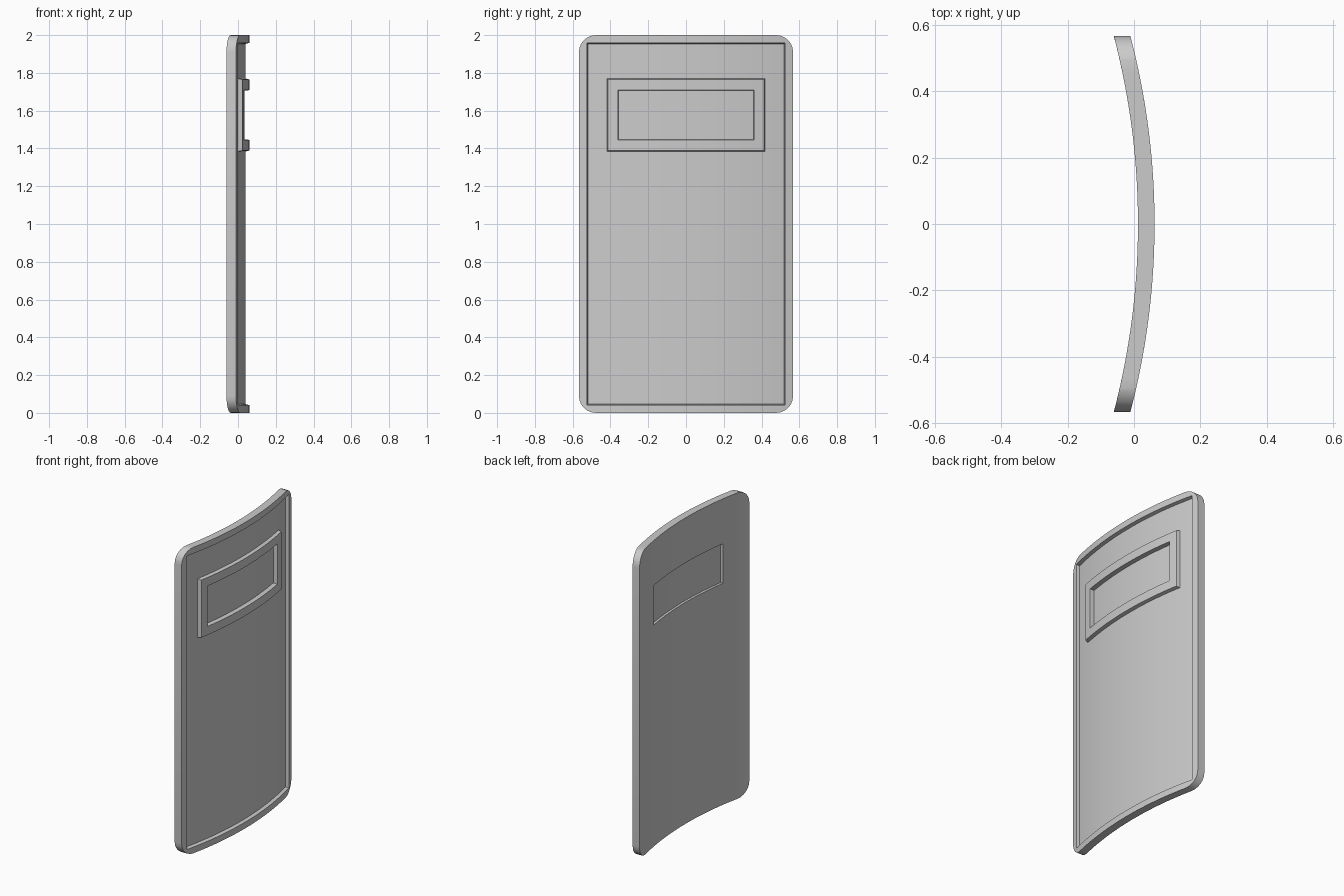
import bpy, bmesh, math

if "Cube" in bpy.data.objects:
    bpy.data.objects.remove(bpy.data.objects["Cube"])

R = 2.24          # plan radius of the curved shield
STRIPS = 32       # facets across the curve
CORNER = 6        # segments per rounded corner


def loop(x, hy, hz, zc, r=0.0):
    """Rounded rectangle in the YZ plane at depth x."""
    pts = []
    for q, (sy, sz) in enumerate([(1, 1), (-1, 1), (-1, -1), (1, -1)]):
        for i in range(CORNER + 1):
            a = math.pi / 2 * (q + i / CORNER)
            pts.append((x, sy * (hy - r) + r * math.cos(a),
                        zc + sz * (hz - r) + r * math.sin(a)))
    return pts


def build(name, loops, closed):
    """Skin nested loops, slice into strips and bend them round the arc."""
    bm = bmesh.new()
    rings = [[bm.verts.new(p) for p in l] for l in loops]
    n = len(rings[0])
    pairs = list(zip(rings, rings[1:]))
    if closed:
        pairs.append((rings[-1], rings[0]))
    else:
        bm.faces.new(rings[0])
        bm.faces.new(rings[-1])
    for a, b in pairs:
        for i in range(n):
            j = (i + 1) % n
            bm.faces.new((a[i], a[j], b[j], b[i]))
    bmesh.ops.remove_doubles(bm, verts=bm.verts[:], dist=1e-5)
    for i in range(1, STRIPS):
        y = -0.567 + 1.134 * i / STRIPS
        bmesh.ops.bisect_plane(bm, geom=bm.verts[:] + bm.edges[:] + bm.faces[:],
                               plane_co=(0, y, 0), plane_no=(0, 1, 0), dist=1e-5)
    for v in bm.verts:
        v.co.x += math.sqrt(R * R - v.co.y ** 2) - R
    bmesh.ops.recalc_face_normals(bm, faces=bm.faces[:])
    me = bpy.data.meshes.new(name)
    bm.to_mesh(me)
    bm.free()
    ob = bpy.data.objects.new(name, me)
    bpy.context.collection.objects.link(ob)
    bpy.context.view_layer.objects.active = ob
    ob.select_set(True)
    bpy.ops.object.shade_smooth_by_angle(angle=math.radians(30))
    ob.select_set(False)
    return ob


BACK, PANEL, FRONT = 0.012, 0.04, 0.062
WZ = 1.577        # window centre height

# Shield body: rim, recessed panel, raised window frame, opening through to back
build("shield_body", [
    loop(BACK, 0.567, 1.0, 1.0, 0.09),
    loop(FRONT, 0.567, 1.0, 1.0, 0.09),
    loop(FRONT, 0.525, 0.959, 1.0),
    loop(PANEL, 0.52, 0.954, 1.0),
    loop(PANEL, 0.418, 0.193, WZ),
    loop(FRONT, 0.413, 0.188, WZ),
    loop(FRONT, 0.361, 0.132, WZ),
    loop(PANEL, 0.357, 0.129, WZ),
    loop(BACK, 0.357, 0.129, WZ),
], closed=True)

# Vision window pane set inside the frame
build("window_pane", [
    loop(0.028, 0.357, 0.129, WZ),
    loop(0.034, 0.357, 0.129, WZ),
], closed=False)
